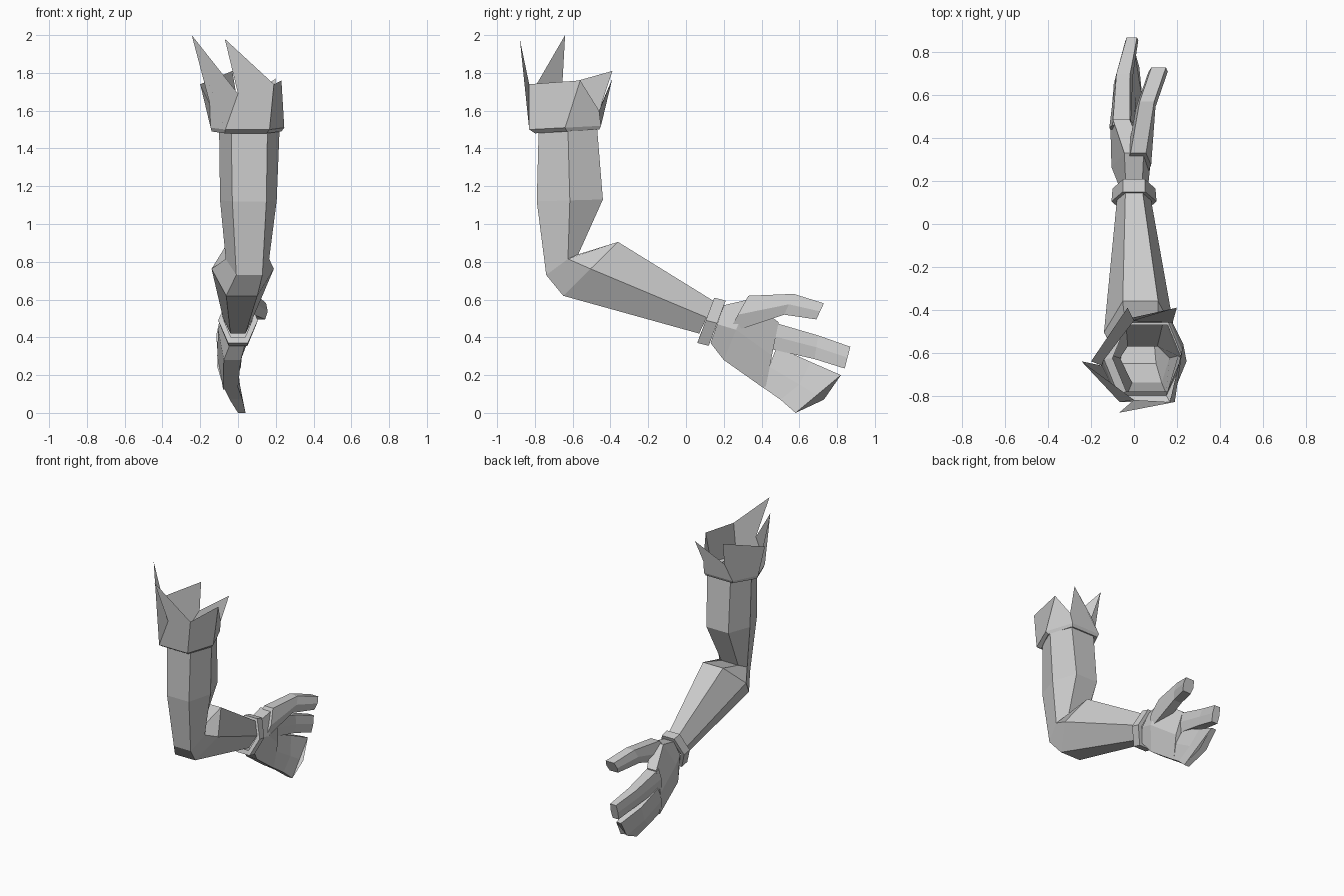
import bpy
import bmesh
from mathutils import Vector

cube = bpy.data.objects.get("Cube")
if cube:
    bpy.data.objects.remove(cube)

grey = bpy.data.materials.new("plain grey")
grey.use_nodes = True
grey.diffuse_color = (0.6, 0.6, 0.6, 1)
grey.node_tree.nodes["Principled BSDF"].inputs["Base Color"].default_value = grey.diffuse_color


def section(near, far, width, flat=0.6, bow=(0, 0, 0)):
    """Six-sided section running from a near edge to a far edge, spread along x."""
    near, far = Vector(near), Vector(far)
    side = Vector((width, 0, 0))
    middle = (near + far) / 2 + Vector(bow)
    return [near - side * flat, near + side * flat, middle + side,
            far + side * flat, far - side * flat, middle - side]


def make_object(name, bm, recalc=True):
    bmesh.ops.remove_doubles(bm, verts=bm.verts, dist=0.0005)
    if recalc:
        bmesh.ops.recalc_face_normals(bm, faces=bm.faces)
    mesh = bpy.data.meshes.new(name)
    bm.to_mesh(mesh)
    bm.free()
    mesh.materials.append(grey)
    obj = bpy.data.objects.new(name, mesh)
    bpy.context.collection.objects.link(obj)
    return obj


def add_face(bm, points):
    return bm.faces.new([bm.verts.new(p) for p in points])


def bridge(bm, low, high):
    for i in range(len(low)):
        j = (i + 1) % len(low)
        add_face(bm, (low[i], low[j], high[j], high[i]))


def loft(name, rings, start=True, end=True):
    bm = bmesh.new()
    for low, high in zip(rings, rings[1:]):
        bridge(bm, low, high)
    if start:
        add_face(bm, rings[0])
    if end:
        add_face(bm, rings[-1])
    return make_object(name, bm)


# Upper arm, elbow and forearm in one bent, hollow sleeve
sleeve_top = section((0.06, -0.78, 1.5), (0.06, -0.47, 1.5), 0.16)
loft("sleeve", [
    sleeve_top,
    section((0.06, -0.79, 1.12), (0.05, -0.44, 1.13), 0.15),
    section((0.06, -0.74, 0.73), (0.04, -0.57, 0.84), 0.115, bow=(0, 0.03, 0.03)),
    section((0.02, -0.65, 0.62), (0.03, -0.36, 0.905), 0.165, 0.5),
    section((0, 0.07, 0.42), (0, 0.15, 0.59), 0.08, 0.5),
], start=False)

# Torn cuff: an underside lip, then one panel per side with leaning points
lip = section((0.04, -0.8, 1.48), (0.05, -0.46, 1.5), 0.185)
hem = section((0.05, -0.83, 1.5), (0.05, -0.45, 1.52), 0.195)
left_mid, front_mid = (-0.15, -0.66, 1.64), (0, -0.82, 1.69)
back_mid, inner_mid = (0.18, -0.46, 1.6), (0, -0.45, 1.63)
front_corner, side_corner = (0.19, -0.83, 1.74), (0.23, -0.56, 1.76)
panel_tops = [
    (front_corner, (-0.07, -0.88, 1.98), front_mid),
    (side_corner, front_corner),
    (back_mid, side_corner),
    (inner_mid, (0.2, -0.39, 1.77), back_mid),
    (left_mid, (-0.2, -0.64, 1.74), (-0.03, -0.39, 1.81), inner_mid),
    (front_mid, (-0.245, -0.64, 2), left_mid),
]
bm = bmesh.new()
bridge(bm, sleeve_top, lip)
bridge(bm, lip, hem)
for i, tops in enumerate(panel_tops):
    add_face(bm, (hem[i], hem[(i + 1) % 6], *tops))
make_object("torn_cuff", bm)

# Wrist band: outer, inner and end faces
outer = [section((0, 0.06, 0.37), (0, 0.15, 0.61), 0.105, 0.5),
         section((0, 0.12, 0.355), (0, 0.21, 0.595), 0.1, 0.5)]
inner = [section((0, 0.13, 0.385), (0, 0.2, 0.565), 0.07, 0.5),
         section((0, 0.07, 0.4), (0, 0.14, 0.58), 0.075, 0.5)]
loft("wrist_band", outer + inner + outer[:1], False, False)

# Palm
loft("palm", [
    section((0, 0.13, 0.37), (0, 0.2, 0.57), 0.065),
    section((-0.03, 0.2, 0.28), (0, 0.33, 0.6), 0.09, 0.5),
    section((-0.04, 0.42, 0.125), (-0.06, 0.49, 0.48), 0.06, 0.65),
])

# Thumb
loft("thumb", [
    section((0.02, 0.22, 0.42), (0.02, 0.33, 0.62), 0.06),
    section((0.05, 0.52, 0.52), (0.06, 0.57, 0.63), 0.045, 0.75),
    section((0.11, 0.69, 0.495), (0.115, 0.73, 0.58), 0.045, 0.75),
])

# Pointing finger
loft("upper_finger", [
    section((-0.07, 0.44, 0.34), (-0.06, 0.46, 0.48), 0.05, 0.8),
    section((-0.04, 0.68, 0.285), (-0.05, 0.7, 0.41), 0.04, 0.8),
    section((-0.01, 0.84, 0.235), (-0.01, 0.87, 0.35), 0.03, 0.8),
])

# Joined lower fingers, curling inward
loft("lower_fingers", [
    section((-0.04, 0.4, 0.14), (-0.07, 0.48, 0.35), 0.055, 0.7),
    section((-0.01, 0.5, 0.07), (-0.06, 0.66, 0.27), 0.045, 0.75, (0, 0.02, -0.02)),
    section((0.02, 0.58, 0), (-0.02, 0.82, 0.2), 0.025, 0.8, (0, 0.03, -0.03)),
])
